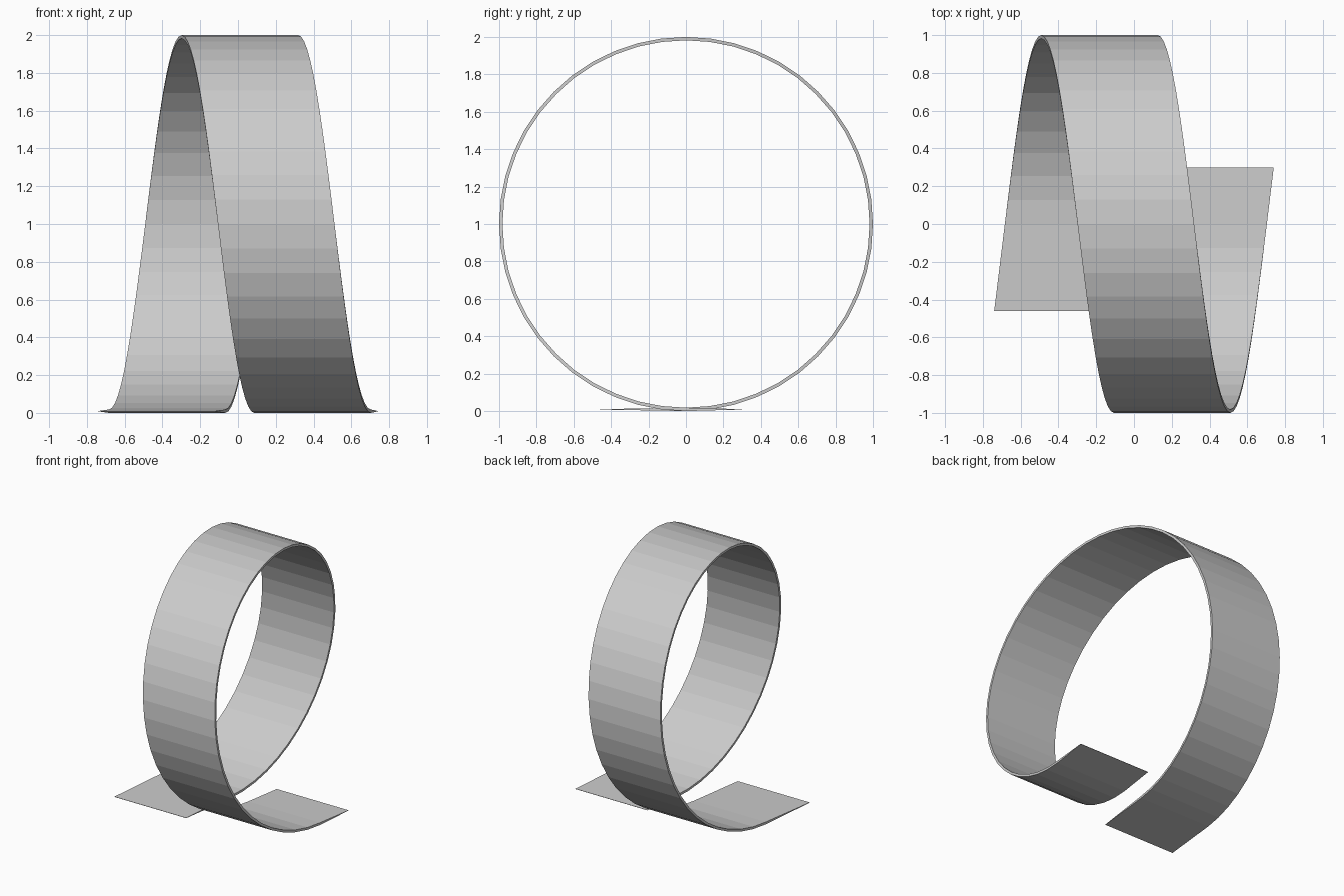
import bpy
import bmesh
from math import sin, cos, pi

if "Cube" in bpy.data.objects:
    bpy.data.objects.remove(bpy.data.objects["Cube"])

SEGMENTS = 48      # flat facets round the loop
THICK = 0.018
WIDTH = 0.617
SHIFT = 0.77       # sideways travel in one turn
SLOPE = SHIFT / (2 * pi)
TIP_Z, TIP_T = 0.008, 0.002

# Stations along the track: (x of left edge, outer y/z, inner y/z)
x0 = -0.74 + 0.46 * SLOPE
stations = [(-0.74, (-0.46, TIP_Z), (-0.46, TIP_Z + TIP_T))]          # entry tip
for i in range(SEGMENTS + 1):                                         # full helical turn
    a = 2 * pi * i / SEGMENTS
    r = 1 - THICK
    stations.append((x0 + SLOPE * a,
                     (sin(a), 1 - cos(a)),
                     (r * sin(a), 1 - r * cos(a))))
stations.append((0.74 - WIDTH, (0.30, TIP_Z), (0.30, TIP_Z + TIP_T)))  # exit tip

# Sweep the rectangular section along the stations
bm = bmesh.new()
rings = []
for x, outer, inner in stations:
    section = [(x, *outer), (x + WIDTH, *outer), (x + WIDTH, *inner), (x, *inner)]
    rings.append([bm.verts.new(p) for p in section])
for a, b in zip(rings, rings[1:]):
    for k in range(4):
        n = (k + 1) % 4
        bm.faces.new((a[k], a[n], b[n], b[k]))
bm.faces.new(rings[0])
bm.faces.new(rings[-1])
bmesh.ops.recalc_face_normals(bm, faces=bm.faces)

# Loop track
mesh = bpy.data.meshes.new("loop_track")
bm.to_mesh(mesh)
bm.free()
bpy.context.collection.objects.link(bpy.data.objects.new("loop_track", mesh))
